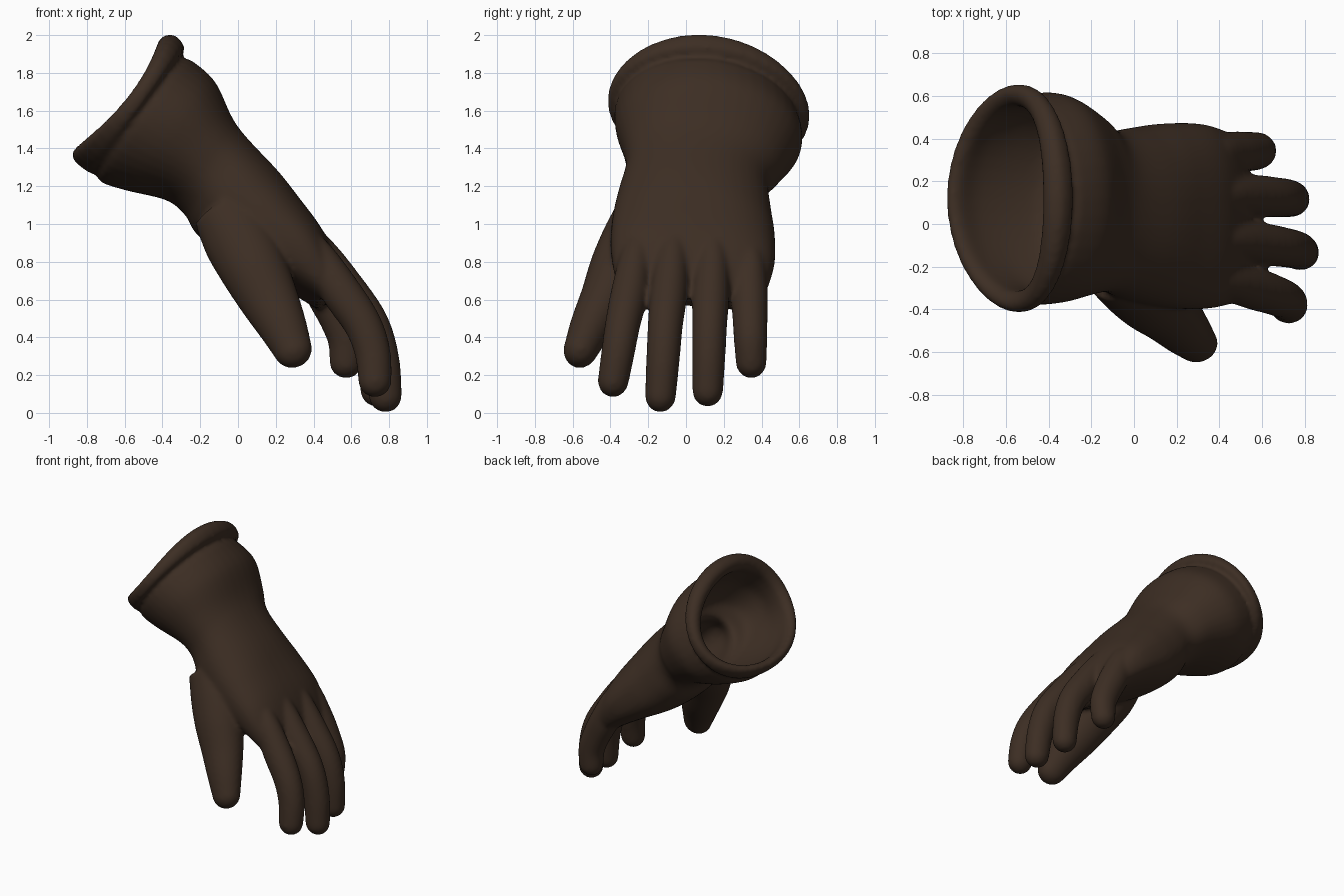
import bpy, bmesh
from math import sin, cos, pi, copysign
from mathutils import Vector

cube = bpy.data.objects.get("Cube")
if cube:
    bpy.data.objects.remove(cube)

leather = bpy.data.materials.new("dark_brown_leather")
leather.use_nodes = True
COLOUR = (0.046, 0.027, 0.017, 1)
leather.diffuse_color = COLOUR
bsdf = leather.node_tree.nodes["Principled BSDF"]
bsdf.inputs["Base Color"].default_value = COLOUR
bsdf.inputs["Roughness"].default_value = 0.8

SIDES = 40
bm = bmesh.new()


def resample(rows, steps):
    """Smooth curve through rows of numbers."""
    rows = [Vector(r) for r in rows]
    out = []
    for i in range(len(rows) - 1):
        a, b = rows[max(i - 1, 0)], rows[i]
        c, d = rows[i + 1], rows[min(i + 2, len(rows) - 1)]
        for k in range(steps):
            t = k / steps
            out.append(0.5 * (2 * b + (c - a) * t + (2 * a - 5 * b + 4 * c - d) * t * t
                              + (3 * b - a - 3 * c + d) * t ** 3))
    return out + [rows[-1]]


def loft(rings):
    """Closed skin over a list of rings."""
    loops = [[bm.verts.new(p) for p in ring] for ring in rings]
    for a, b in zip(loops, loops[1:]):
        for i in range(SIDES):
            j = (i + 1) % SIDES
            bm.faces.new((a[i], a[j], b[j], b[i]))
    bm.faces.new(loops[0][::-1])
    bm.faces.new(loops[-1])


def power(value, exponent):
    return copysign(abs(value) ** exponent, value)


def hand_ring(row):
    """Ring between an upper and a lower point, from y0 to y1; sagging at the sides, boxy if power < 1."""
    ux, uz, lx, lz, y0, y1, sag, box = row
    centre = Vector(((ux + lx) / 2, (y0 + y1) / 2, (uz + lz) / 2))
    up = Vector((ux - lx, 0, uz - lz)) / 2
    side = Vector((0, (y1 - y0) / 2, -0.04))
    along = Vector((up.z, 0, -up.x)).normalized()
    ring = []
    for i in range(SIDES):
        a = 2 * pi * i / SIDES
        ring.append(centre + side * power(cos(a), box) + up * power(sin(a), box)
                    + along * sag * cos(a) ** 2)
    return ring


def tube(path, flat):
    """Round-tipped finger along rows of x, y, z, radius."""
    pts = resample(path, 5)
    rings = []

    def ring(p, d, r):
        side = Vector((0, 1, 0)) - d * d.y
        side.normalize()
        other = d.cross(side)
        rings.append([p + (side * cos(2 * pi * i / SIDES) * flat
                           + other * sin(2 * pi * i / SIDES)) * r for i in range(SIDES)])

    for i, p in enumerate(pts):
        d = (pts[min(i + 1, len(pts) - 1)] - pts[max(i - 1, 0)]).to_3d().normalized()
        ring(p.to_3d(), d, p[3])
    end, r = pts[-1].to_3d(), pts[-1][3]
    for k in range(1, 6):
        a = k * pi / 11
        ring(end + d * r * sin(a), d, r * cos(a))
    loft(rings)


# Hollow inside, from the closed wrist out through the narrow neck to the rim
inner = [
    (0.06, 1.18, -0.10, 1.04, -0.12, 0.24, 0.00, 1),
    (-0.06, 1.36, -0.27, 1.15, -0.16, 0.34, 0.00, 1),
    (-0.16, 1.46, -0.39, 1.22, -0.13, 0.36, 0.00, 1),
    (-0.15, 1.56, -0.47, 1.22, -0.25, 0.47, 0.00, 1),
    (-0.22, 1.72, -0.60, 1.26, -0.31, 0.54, 0.00, 1),
    (-0.33, 1.84, -0.73, 1.32, -0.31, 0.55, 0.03, 1),
    (-0.42, 1.91, -0.82, 1.39, -0.32, 0.56, 0.07, 1),
]
# Cuff, wrist and palm outside, from the rolled rim to the webs between the fingers
outer = [
    (-0.41, 1.98, -0.87, 1.39, -0.37, 0.61, 0.075, 1),
    (-0.34, 2.00, -0.87, 1.34, -0.41, 0.65, 0.06, 1),
    (-0.285, 1.94, -0.80, 1.28, -0.41, 0.65, 0.03, 1),
    (-0.295, 1.88, -0.75, 1.26, -0.37, 0.60, 0.01, 1),
    (-0.24, 1.86, -0.72, 1.22, -0.38, 0.61, 0.00, 1),
    (-0.12, 1.75, -0.59, 1.18, -0.37, 0.61, 0.00, 0.95),
    (-0.03, 1.56, -0.38, 1.13, -0.33, 0.52, 0.00, 0.9),
    (0.05, 1.45, -0.28, 1.05, -0.32, 0.44, 0.00, 0.9),
    (0.21, 1.28, -0.22, 0.95, -0.36, 0.45, 0.00, 0.9),
    (0.32, 1.14, -0.06, 0.82, -0.39, 0.47, 0.00, 0.85),
    (0.45, 0.96, 0.14, 0.72, -0.40, 0.47, 0.00, 0.8),
    (0.53, 0.78, 0.32, 0.62, -0.38, 0.43, 0.00, 0.8),
    (0.55, 0.66, 0.42, 0.56, -0.35, 0.39, 0.00, 0.8),
]
loft([hand_ring(r) for r in resample(inner + outer, 5)])

# Four fingers, each rising out of the back of the hand and bending down to its tip
fingers = [
    # base x, y, z, middle x, z, tip x, y, z
    (0.40, -0.26, 0.86, 0.66, 0.47, 0.725, -0.385, 0.17),
    (0.42, -0.07, 0.87, 0.70, 0.47, 0.780, -0.135, 0.09),
    (0.41, 0.14, 0.86, 0.67, 0.47, 0.735, 0.115, 0.12),
    (0.36, 0.33, 0.84, 0.53, 0.50, 0.572, 0.345, 0.27),
]
for bx, by, bz, mx, mz, tx, ty, tz in fingers:
    my = by + (ty - by) * 0.6
    tube([(bx - 0.13, by * 0.85, bz + 0.13, 0.05),
          (bx, by, bz, 0.085),
          (bx * 0.45 + mx * 0.55, (by + my) / 2, bz * 0.45 + mz * 0.55, 0.105),
          (mx, my, mz, 0.1),
          ((mx + tx) / 2 + 0.02, (my + ty) / 2, (mz + tz) / 2, 0.095),
          (tx, ty, tz, 0.088)], 0.93)

# Thumb with its broad base
tube([(-0.09, -0.22, 1.08, 0.16),
      (0.0, -0.27, 0.93, 0.19),
      (0.08, -0.35, 0.77, 0.18),
      (0.16, -0.42, 0.61, 0.158),
      (0.235, -0.50, 0.46, 0.13),
      (0.288, -0.555, 0.34, 0.105)], 0.88)

bmesh.ops.recalc_face_normals(bm, faces=bm.faces)
mesh = bpy.data.meshes.new("glove")
bm.to_mesh(mesh)
bm.free()
mesh.materials.append(leather)
glove = bpy.data.objects.new("glove", mesh)
bpy.context.collection.objects.link(glove)

# Blend the parts into one soft skin
remesh = glove.modifiers.new("blend", "REMESH")
remesh.mode = "VOXEL"
remesh.voxel_size = 0.015
remesh.use_smooth_shade = True
soften = glove.modifiers.new("soften", "SMOOTH")
soften.factor = 0.5
soften.iterations = 8
